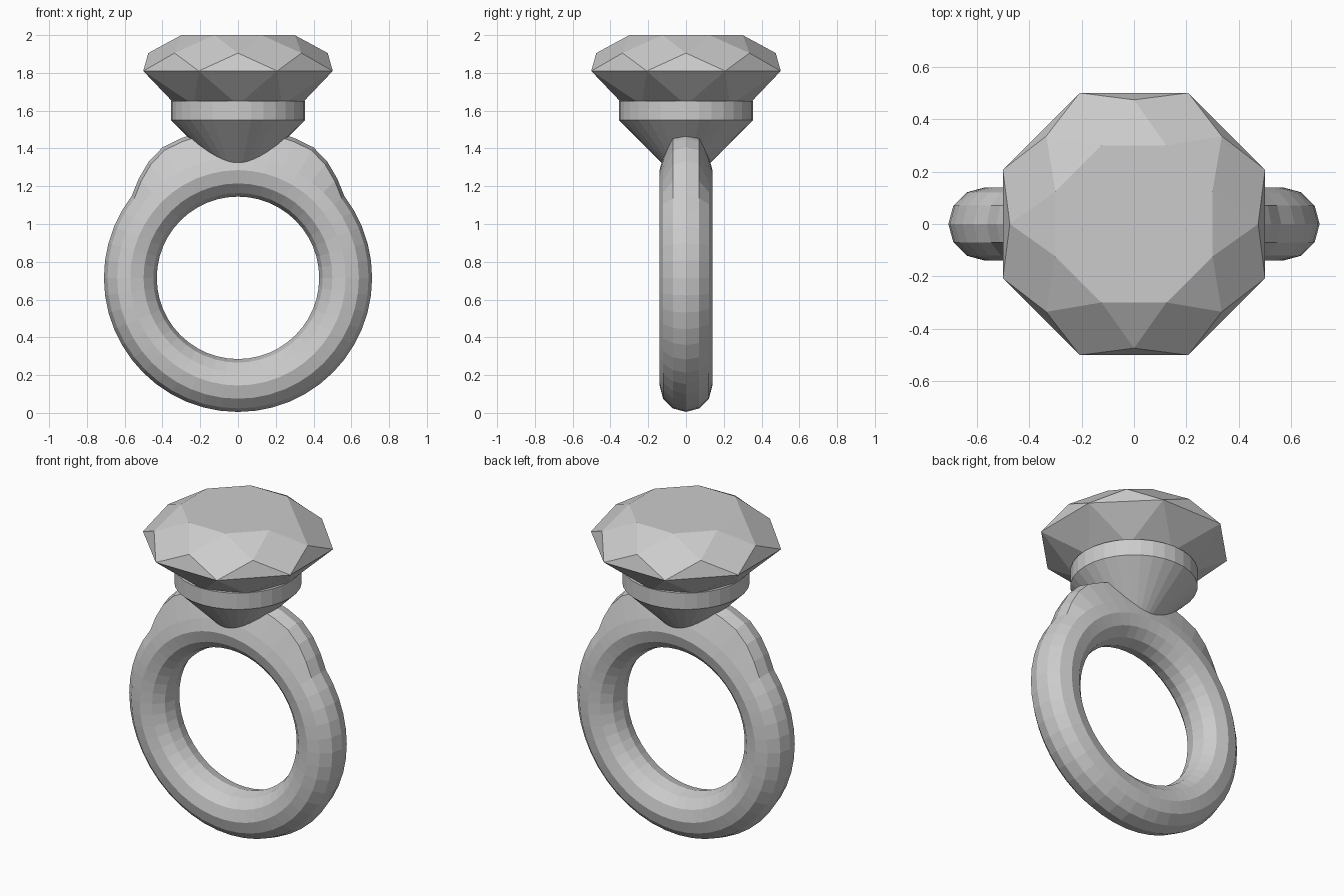
import bpy, bmesh
from math import sin, cos, pi, radians, degrees

if "Cube" in bpy.data.objects:
    bpy.data.objects.remove(bpy.data.objects["Cube"])


def make(name, bm, smooth=None):
    bmesh.ops.recalc_face_normals(bm, faces=bm.faces)
    me = bpy.data.meshes.new(name)
    bm.to_mesh(me)
    bm.free()
    ob = bpy.data.objects.new(name, me)
    bpy.context.collection.objects.link(ob)
    return ob


def ring_of(bm, r, z, n, offset=0.0):
    return [bm.verts.new((r * cos(offset + 2 * pi * i / n),
                          r * sin(offset + 2 * pi * i / n), z)) for i in range(n)]


# Band: upright 12-sided torus, outer edge raised into shoulders near the top
SEG, SIDES, MAJOR, MINOR, CZ = 48, 12, 0.57, 0.14, 0.715


def lift(angle):
    a = abs(degrees(angle) - 90)          # angular distance from the top
    return 0.088 * min(1.0, max(0.0, (52.5 - a) / 20))


bm = bmesh.new()
loops = []
for i in range(SEG):
    t = 2 * pi * i / SEG
    loop = []
    for j in range(SIDES):
        p = 2 * pi * j / SIDES
        r = MAJOR + MINOR * cos(p)
        if cos(p) > 0.8:                  # only the outermost three rows rise
            r += lift(t)
        loop.append(bm.verts.new((r * cos(t), MINOR * sin(p), CZ + r * sin(t))))
    loops.append(loop)
for i in range(SEG):
    a, b = loops[i], loops[(i + 1) % SEG]
    for j in range(SIDES):
        k = (j + 1) % SIDES
        bm.faces.new((a[j], a[k], b[k], b[j]))
make("ring_band", bm)

# Setting: conical cup with a straight collar
bm = bmesh.new()
N = 32
tip = bm.verts.new((0, 0, 1.195))
rows = [ring_of(bm, r, z, N) for r, z in ((0.355, 1.55), (0.355, 1.65), (0.32, 1.65))]
for i in range(N):
    k = (i + 1) % N
    bm.faces.new((tip, rows[0][k], rows[0][i]))
    for a, b in zip(rows, rows[1:]):
        bm.faces.new((a[i], a[k], b[k], b[i]))
make("stone_setting", bm)

# Gem: brilliant cut with eight-fold facets
bm = bmesh.new()
H = radians(22.5)
table = ring_of(bm, 0.325, 2.0, 8, H)
crown = ring_of(bm, 0.475, 1.905, 8)
girdle = ring_of(bm, 0.543, 1.81, 8, H)
pavilion = ring_of(bm, 0.33, 1.63, 8)
culet = bm.verts.new((0, 0, 1.39))
bm.faces.new(table)
for i in range(8):
    k = (i + 1) % 8
    bm.faces.new((table[i], crown[i], girdle[i], crown[k]))
    bm.faces.new((table[i], table[k], crown[k]))
    bm.faces.new((girdle[i], girdle[k], crown[k]))
    bm.faces.new((girdle[i], girdle[k], pavilion[k]))
    bm.faces.new((girdle[i], pavilion[i], culet, pavilion[k]))
make("gem", bm)
